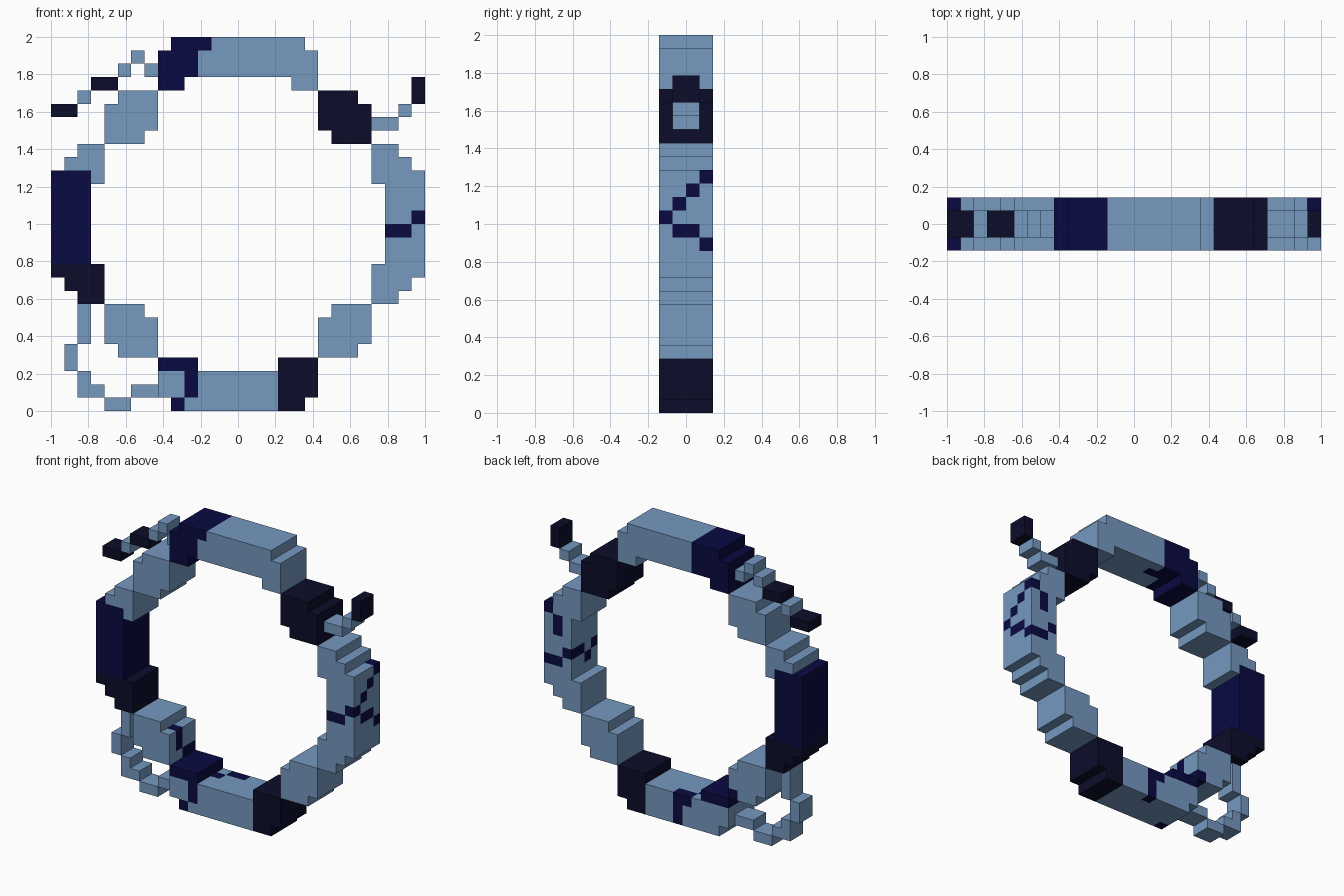
import bpy
import bmesh
from mathutils import Vector

cube = bpy.data.objects.get("Cube")
if cube:
    bpy.data.objects.remove(cube, do_unlink=True)

U = 1 / 14  # one grid cell; the ring spans 28 x 28 cells and is 4 deep


def make_material(name, rgb):
    mat = bpy.data.materials.new(name)
    mat.use_nodes = True
    mat.diffuse_color = (*rgb, 1)
    mat.node_tree.nodes["Principled BSDF"].inputs["Base Color"].default_value = (*rgb, 1)
    return mat


STEEL = make_material("steel blue", (0.181, 0.319, 0.527))
NAVY = make_material("deep navy", (0.003, 0.003, 0.055))
BLACK = make_material("blue black", (0.0037, 0.004, 0.023))

DIRECTIONS = [Vector(d) for d in
              ((1, 0, 0), (-1, 0, 0), (0, 1, 0), (0, -1, 0), (0, 0, 1), (0, 0, -1))]


def cells(boxes):
    """All cells in boxes given as (x0, x1, y0, y1, z0, z1)."""
    return {(x, y, z) for x0, x1, y0, y1, z0, z1 in boxes
            for x in range(x0, x1) for y in range(y0, y1) for z in range(z0, z1)}


def build(name, runs, base, paint=(), depth=(0, 4)):
    """Stepped solid from runs (x0, x1, z0, z1); cells inside paint boxes turn navy."""
    solid = cells([(a, b, *depth, c, d) for a, b, c, d in runs])
    painted = cells(paint)
    bm = bmesh.new()
    for cell in sorted(solid):
        for n in DIRECTIONS:
            if tuple(int(c + k) for c, k in zip(cell, n)) in solid:
                continue
            # outer quad of this cell, wound to face along n
            u = Vector((n.y, n.z, n.x))
            v = n.cross(u)
            mid = Vector(cell) + Vector((0.5, 0.5, 0.5)) + n / 2
            corners = [mid + (u * s + v * t) / 2
                       for s, t in ((-1, -1), (1, -1), (1, 1), (-1, 1))]
            face = bm.faces.new([bm.verts.new(((p.x - 14) * U, (p.y - 2) * U, p.z * U))
                                 for p in corners])
            face.material_index = int(cell in painted)
    bmesh.ops.remove_doubles(bm, verts=bm.verts, dist=0.001)
    mesh = bpy.data.meshes.new(name)
    bm.to_mesh(mesh)
    bm.free()
    mesh.materials.append(base)
    if painted:
        mesh.materials.append(NAVY)
    obj = bpy.data.objects.new(name, mesh)
    bpy.context.collection.objects.link(obj)
    return obj


def flip_x(runs):
    return [(28 - b, 28 - a, c, d) for a, b, c, d in runs]


def flip_z(runs):
    return [(a, b, 28 - d, 28 - c) for a, b, c, d in runs]


# Stepped profiles of the ring segments
cap = [(9, 19, 27, 28), (8, 20, 25, 27), (8, 10, 24, 25), (18, 20, 24, 25)]
diagonal = [(5, 8, 23, 24), (4, 8, 21, 23), (4, 7, 20, 21)]
shoulder = [(2, 4, 19, 20), (1, 4, 18, 19)]
side = [(0, 3, 11, 17)]

# Top arc with a navy band
build("top_arc", cap, STEEL,
      [(8, 12, 0, 4, 27, 28), (8, 11, 0, 3, 24, 27), (8, 12, 3, 4, 24, 27),
       (11, 13, 2, 3, 25, 26)])

# Bottom arc: dark end and a painted crack
build("bottom_arc", [(9, 17, 0, 1), (8, 17, 1, 3), (8, 11, 3, 4)], STEEL,
      [(8, 11, 0, 4, 3, 4), (10, 11, 0, 1, 1, 3), (9, 10, 0, 1, 0, 1),
       (12, 14, 3, 4, 2, 3), (13, 14, 3, 4, 0, 2), (11, 12, 2, 3, 2, 3)])
build("bottom_dark_end", [(17, 19, 0, 1), (17, 20, 1, 4)], BLACK)

# Diagonal segments
build("upper_right_diagonal", diagonal, STEEL)
build("upper_left_diagonal", flip_x(diagonal), BLACK)
build("lower_left_diagonal", flip_z(flip_x(diagonal)), STEEL)
build("lower_right_diagonal", flip_z(diagonal), STEEL,
      [(7, 8, 1, 2, 5, 7), (7, 8, 2, 4, 4, 5)])

# Side segments
build("right_shoulder", shoulder + [(3, 4, 17, 18)], STEEL)
build("right_navy_band", side + [(0, 3, 17, 18)], NAVY)
build("right_dark_foot", flip_z(shoulder + [(0, 4, 17, 18)]), BLACK)

half = shoulder + [(0, 4, 17, 18)]
build("left_side", flip_x(half + side + flip_z(half)), STEEL,
      [(27, 28, 3, 4, 17, 18), (27, 28, 2, 3, 16, 17), (27, 28, 1, 2, 15, 16),
       (27, 28, 0, 1, 14, 15), (27, 28, 1, 3, 13, 14), (26, 28, 3, 4, 12, 13),
       (25, 27, 0, 1, 13, 14), (26, 27, 3, 4, 15, 17), (25, 26, 3, 4, 13, 14),
       (25, 26, 2, 3, 13, 14), (25, 26, 1, 2, 12, 13)])

# Thin fragments, half as deep as the ring
thin = (1, 3)
build("upper_fragments", [(7, 8, 25, 26), (6, 7, 26, 27), (5, 6, 25, 26), (2, 3, 23, 24)],
      STEEL, depth=thin)
build("upper_dark_fragments", [(3, 5, 24, 25), (0, 2, 22, 23)], BLACK, depth=thin)
build("left_branch", [(24, 26, 21, 22), (26, 27, 22, 23)], STEEL, depth=thin)
build("left_branch_tip", [(27, 28, 23, 25)], BLACK, depth=thin)
build("lower_chain", [(2, 3, 5, 8), (1, 2, 3, 5), (2, 3, 2, 3), (2, 4, 1, 2),
                      (4, 6, 0, 1), (6, 8, 1, 2)], STEEL, depth=thin)
